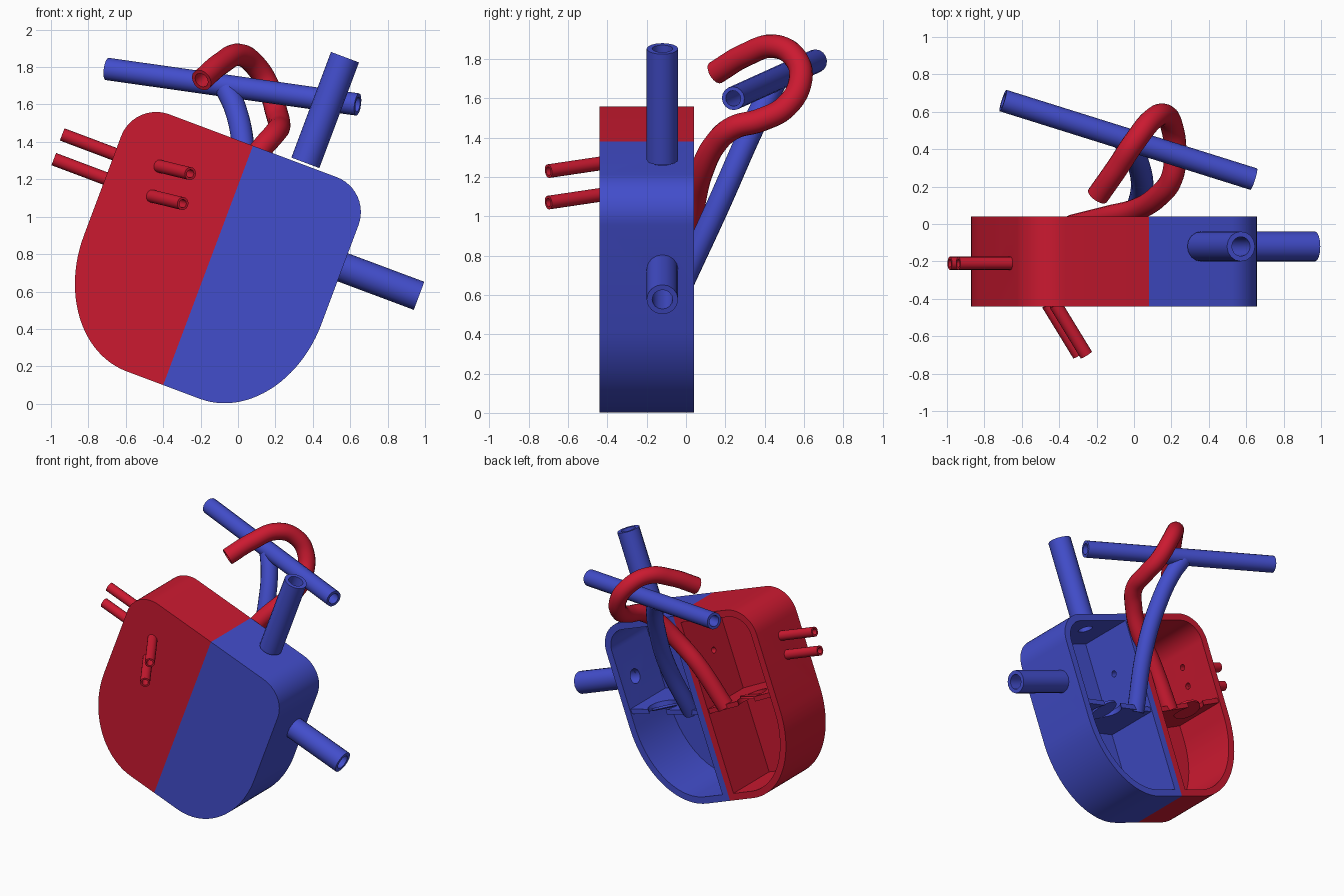
import bpy, bmesh, math
from mathutils import Vector, Matrix

if "Cube" in bpy.data.objects:
    bpy.data.objects.remove(bpy.data.objects["Cube"])

def material(name, rgb):
    m = bpy.data.materials.new(name)
    m.diffuse_color = (*rgb, 1)
    m.use_nodes = True
    m.node_tree.nodes["Principled BSDF"].inputs["Base Color"].default_value = m.diffuse_color
    return m

RED = material("red", (0.6, 0.01, 0.03))
BLUE = material("blue", (0.055, 0.075, 0.6))

# tilted body frame: u across, v along the dividing wall
U = Vector((0.936, 0, -0.351))
V = Vector((0.351, 0, 0.936))
BASE = Vector((-0.40, 0, 0.10))
Y = Vector((0, 1, 0))

def body(u, v, y):
    return BASE + U * u + V * v + Y * y

def add(name, bm, mat):
    bmesh.ops.recalc_face_normals(bm, faces=bm.faces)
    me = bpy.data.meshes.new(name)
    bm.to_mesh(me)
    bm.free()
    ob = bpy.data.objects.new(name, me)
    bpy.context.collection.objects.link(ob)
    if mat:
        me.materials.append(mat)
    return ob

def loft(name, rings, mat):
    bm = bmesh.new()
    loops = [[bm.verts.new(p) for p in r] for r in rings]
    n = len(loops[0])
    for a, b in zip(loops, loops[1:]):
        for i in range(n):
            j = (i + 1) % n
            bm.faces.new((a[i], a[j], b[j], b[i]))
    bm.faces.new(loops[0])
    bm.faces.new(loops[-1])
    return add(name, bm, mat)

def rod(name, a, b, r, mat=None, seg=32):
    a, b = Vector(a), Vector(b)
    bm = bmesh.new()
    q = (b - a).to_track_quat('Z', 'Y').to_matrix().to_4x4()
    bmesh.ops.create_cone(bm, cap_ends=True, segments=seg, radius1=r, radius2=r,
                          depth=(b - a).length,
                          matrix=Matrix.Translation((a + b) / 2) @ q)
    return add(name, bm, mat)

def bake(ob):
    dg = bpy.context.evaluated_depsgraph_get()
    me = bpy.data.meshes.new_from_object(ob.evaluated_get(dg))
    ob.modifiers.clear()
    ob.data = me

def cut(ob, a, b, r):
    c = rod("cutter", a, b, r)
    m = ob.modifiers.new("cut", 'BOOLEAN')
    m.operation, m.solver, m.object = 'DIFFERENCE', 'EXACT', c
    bake(ob)
    bpy.data.objects.remove(c)

def tube(name, pts, r, wall, mat):
    # hollow vessel swept along a smooth path
    cu = bpy.data.curves.new(name, 'CURVE')
    cu.dimensions = '3D'
    cu.bevel_depth, cu.bevel_resolution, cu.resolution_u = r, 6, 8
    sp = cu.splines.new('BEZIER')
    sp.bezier_points.add(len(pts) - 1)
    for bp, p in zip(sp.bezier_points, pts):
        bp.co = p
        bp.handle_left_type = bp.handle_right_type = 'AUTO'
    tmp = bpy.data.objects.new("path", cu)
    bpy.context.collection.objects.link(tmp)
    dg = bpy.context.evaluated_depsgraph_get()
    me = bpy.data.meshes.new_from_object(tmp.evaluated_get(dg))
    bpy.data.objects.remove(tmp)
    bm = bmesh.new()
    bm.from_mesh(me)
    ob = add(name, bm, mat)
    m = ob.modifiers.new("wall", 'SOLIDIFY')
    m.thickness, m.offset = wall, -1
    bake(ob)
    return ob

def outline(s, t, y):
    # half body profile, inset by t: flat base, elliptical lower side, rounded shoulder
    pts = [(t, t)]
    for i in range(25):
        a = math.radians(90 * i / 24)
        pts.append((0.21 + (0.468 - t) * math.sin(a), 0.6 - (0.6 - t) * math.cos(a)))
    for i in range(13):
        a = math.radians(90 * i / 12)
        pts.append((0.478 + (0.2 - t) * math.cos(a), 1.167 + (0.2 - t) * math.sin(a)))
    pts.append((t, 1.367 - t))
    pts[0] = (t, t)
    return [body(s * (u if k else t), v, y) for k, (u, v) in enumerate(pts)]

FRONT, BACK, W = -0.44, 0.04, 0.05

# two open-backed halves with sloping valve shelves
halves = {}
for side, s, mat in (("left", -1, RED), ("right", 1, BLUE)):
    shell = loft(side + "_chamber_shell",
                 [outline(s, 0, FRONT), outline(s, 0, BACK),
                  outline(s, W, BACK), outline(s, W, FRONT + W)], mat)
    halves[s] = shell
    sec = [(0.03, 0.635), (0.645, 0.705), (0.645, 0.74), (0.03, 0.67)]
    shelf = loft(side + "_valve_shelf",
                 [[body(s * u, v, y) for u, v in sec] for y in (FRONT + 0.03, 0.03)], mat)
    cut(shelf, body(s * 0.4, 0.5, -0.05), body(s * 0.4, 0.9, -0.05), 0.11)
    ax = (V + U * s * 0.1 - Y * 0.25).normalized()
    c = body(s * 0.4, 0.695, -0.07)
    rod(side + "_valve_flap", c - ax * 0.008, c + ax * 0.008, 0.1, mat)
    # small opening through the dividing wall
    cut(shell, body(-s * 0.02, 1.02, -0.21), body(s * 0.1, 1.02, -0.21), 0.022)

# straight vessels: name, wall end, free end, radius, wall thickness, side
straight = [
    ("upper_vein", (0.36, -0.12, 1.288), (0.572, -0.12, 1.853), 0.08, 0.028, 1),
    ("lower_vein", (0.545, -0.12, 0.735), (0.968, -0.12, 0.577), 0.08, 0.028, 1),
    ("side_vein_top", (-0.64, -0.21, 1.327), (-0.94, -0.21, 1.44), 0.035, 0.013, -1),
    ("side_vein_bottom", (-0.69, -0.21, 1.197), (-0.985, -0.21, 1.308), 0.035, 0.013, -1),
    ("front_vein_top", (-0.42, -0.43, 1.27), (-0.255, -0.7, 1.23), 0.035, 0.013, -1),
    ("front_vein_bottom", (-0.46, -0.43, 1.11), (-0.295, -0.7, 1.07), 0.035, 0.013, -1),
]
for name, a, b, r, w, s in straight:
    a, b = Vector(a), Vector(b)
    tube(name, [a, b], r, w, RED if s < 0 else BLUE)
    d = (b - a).normalized()
    cut(halves[s], a - d * 0.12, a + d * 0.15, r - w)

# branching blue artery
tube("artery_crossbar", [(-0.7, 0.66, 1.79), (0.64, 0.24, 1.6)], 0.06, 0.02, BLUE)
tube("artery_trunk", [(-0.03, -0.02, 0.66), (0.04, 0.17, 1.07), (0.025, 0.315, 1.4),
                      (-0.015, 0.4, 1.58), (-0.06, 0.45, 1.68)], 0.06, 0.02, BLUE)

# arching red artery
tube("main_artery", [(-0.33, -0.01, 0.78), (-0.13, 0.04, 1.07), (0.02, 0.08, 1.23),
                     (0.13, 0.15, 1.37), (0.2, 0.24, 1.45), (0.22, 0.38, 1.49),
                     (0.205, 0.51, 1.56), (0.165, 0.582, 1.69), (0.1, 0.56, 1.8),
                     (0.01, 0.45, 1.865), (-0.09, 0.3, 1.82), (-0.195, 0.15, 1.73)],
     0.06, 0.02, RED)

bpy.ops.object.select_all(action='SELECT')
bpy.context.view_layer.objects.active = halves[1]
bpy.ops.object.shade_smooth_by_angle(angle=math.radians(30))
